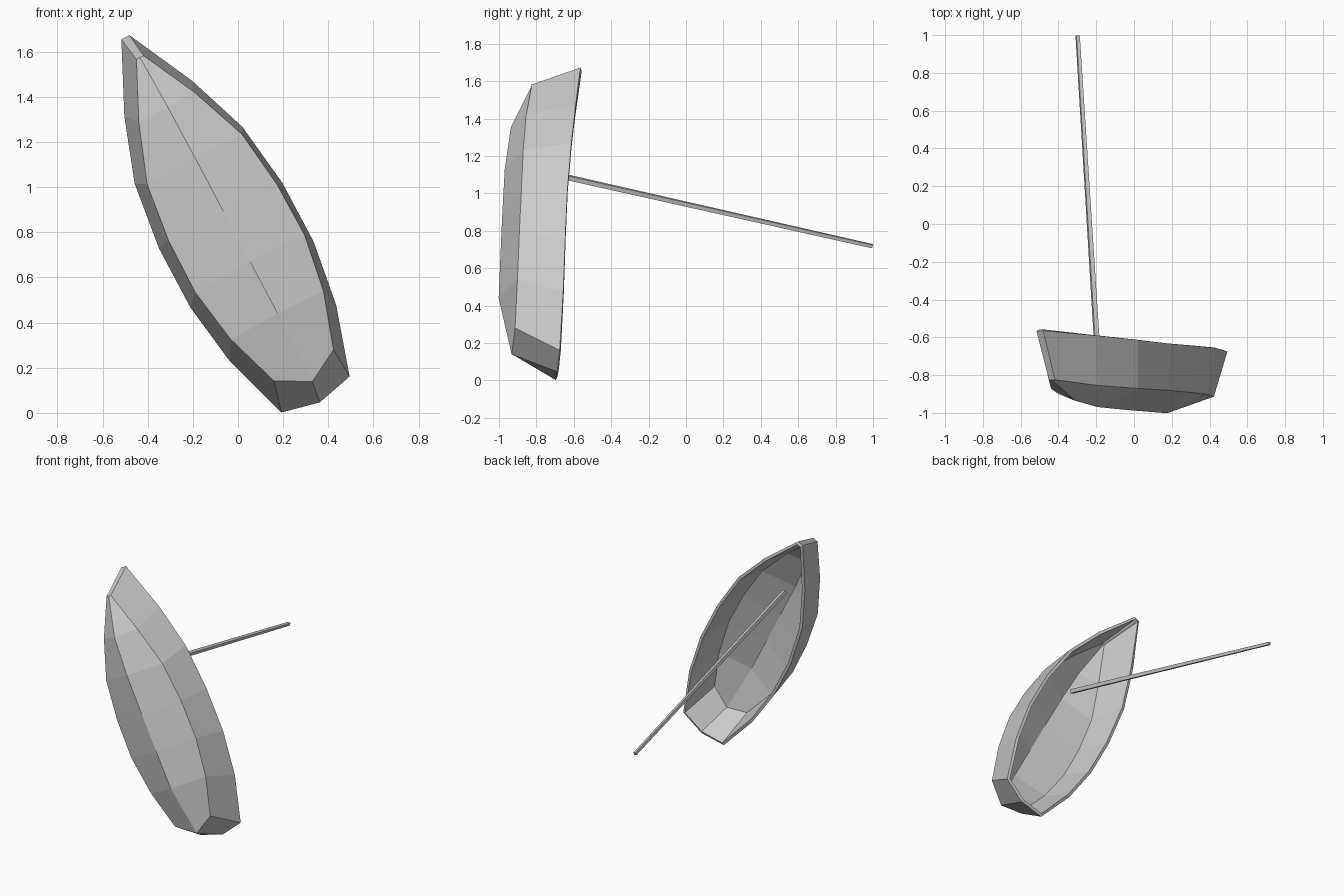
import bpy, bmesh
from mathutils import Vector, Matrix

if "Cube" in bpy.data.objects:
    bpy.data.objects.remove(bpy.data.objects["Cube"])

# Boat frame: x across the beam, y from bow to stern, z up out of the hull
along = Vector((0.469, -0.067, -0.881)).normalized()
beam = Vector((0.882, 0.060, 0.470))
beam = (beam - along * beam.dot(along)).normalized()
up = beam.cross(along)
frame = Matrix((beam, along, up)).transposed().to_4x4()
frame.translation = Vector((-0.49, -0.565, 1.668)) - beam * 0.01


def add_object(name, bm):
    mesh = bpy.data.meshes.new(name)
    bm.to_mesh(mesh)
    bm.free()
    obj = bpy.data.objects.new(name, mesh)
    bpy.context.collection.objects.link(obj)
    obj.matrix_world = frame
    return obj


# Hull: half the shell, lofted between rim, chine and keel lines, then mirrored
rim = [(.02, 0, 0), (.17, .31, -.014), (.27, .595, -.024), (.31, .90, -.027),
       (.31, 1.195, -.019), (.267, 1.488, -.007), (.171, 1.796, 0)]
chine = [(.018, .127, -.253), (.14, .378, -.273), (.238, .641, -.277), (.271, .908, -.271),
         (.274, 1.164, -.265), (.232, 1.422, -.255), (.149, 1.674, -.246)]
keel = [(0, .127, -.253), (0, .385, -.346), (0, .641, -.362), (0, .908, -.357),
        (0, 1.164, -.35), (0, 1.423, -.342), (0, 1.755, -.25)]

bm = bmesh.new()
r, c, k = ([bm.verts.new(p) for p in line] for line in (rim, chine, keel))
bow = bm.verts.new((0, 0, 0))
stern = bm.verts.new((0, 1.836, 0))
for i in range(len(r) - 1):
    bm.faces.new((c[i], c[i + 1], r[i + 1], r[i]))
    bm.faces.new((k[i], k[i + 1], c[i + 1], c[i]))
bm.faces.new((k[0], c[0], r[0], bow))
bm.faces.new((stern, r[-1], c[-1], k[-1]))
hull = add_object("hull", bm)
mirror = hull.modifiers.new("mirror", 'MIRROR')
mirror.use_clip = True
shell = hull.modifiers.new("shell", 'SOLIDIFY')
shell.thickness = 0.02
shell.offset = -1

# Mast: slender square spar leaning from the hull floor
foot, tip = Vector((.015, .634, -.234)), Vector((-.17, .822, 1.634))
axis = tip - foot
turn = axis.to_track_quat('Z', 'Y').to_matrix().to_4x4()
place = Matrix.Translation((foot + tip) / 2) @ turn @ Matrix.Rotation(0.7854, 4, 'Z')
bm = bmesh.new()
bmesh.ops.create_cone(bm, cap_ends=True, segments=4, radius1=.018, radius2=.013,
                      depth=axis.length, matrix=place)
add_object("mast", bm)
